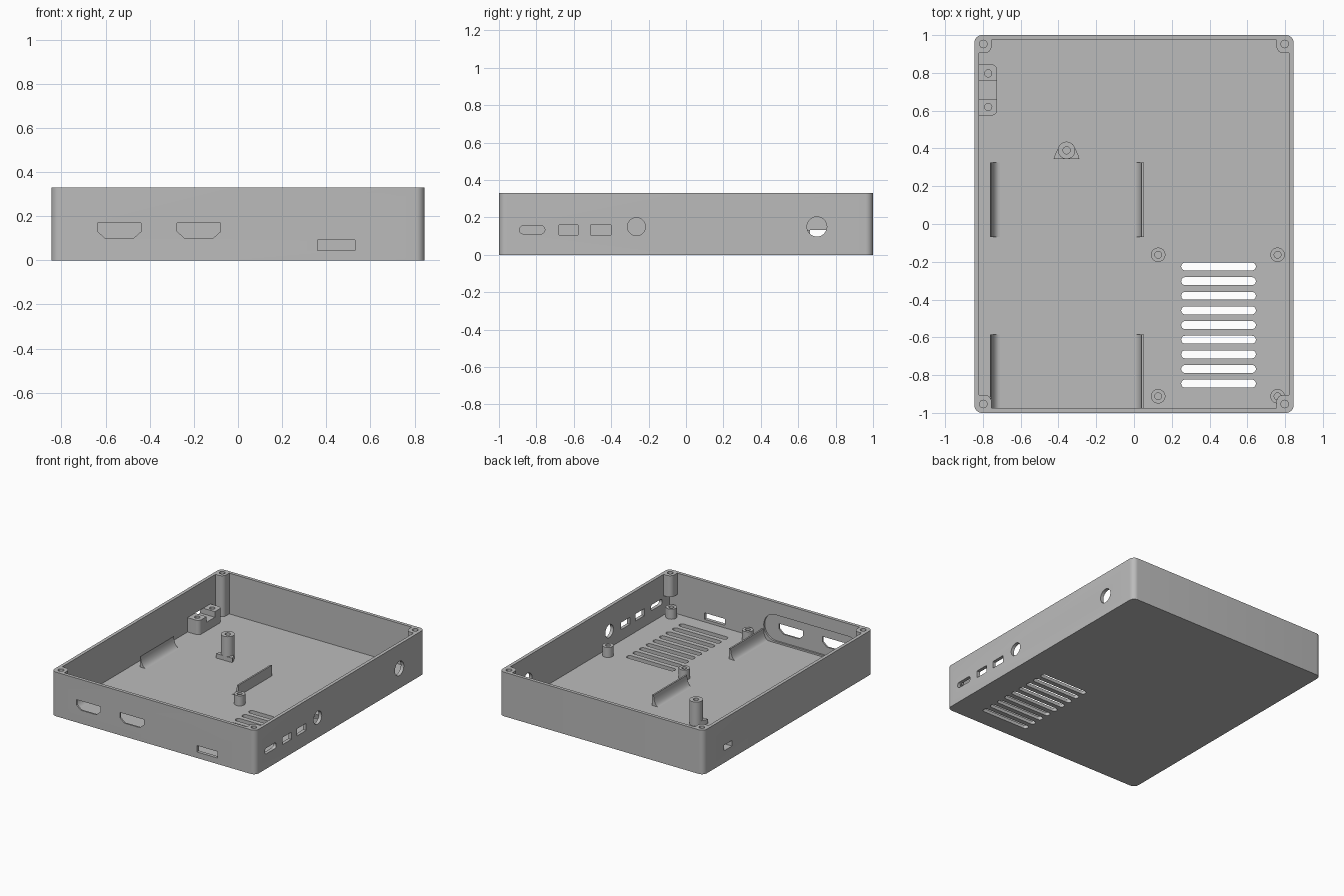
import bpy, bmesh
from math import cos, sin, pi
from mathutils import Vector

cube = bpy.data.objects.get("Cube")
if cube:
    bpy.data.objects.remove(cube, do_unlink=True)

grey = bpy.data.materials.new("plain grey plastic")
grey.use_nodes = True
GREY = (0.5, 0.5, 0.5, 1)
grey.diffuse_color = GREY
grey.node_tree.nodes["Principled BSDF"].inputs["Base Color"].default_value = GREY

W, D, H = 0.845, 1.0, 0.33      # half width, half depth, height
WALL, FLOOR = 0.025, 0.025
IX, IY = W - WALL, D - WALL     # inner half sizes


def prism(name, profile, axis, a, b):
    """Extrude a 2D profile along an axis from a to b."""
    place = {"x": lambda u, v, w: (w, u, v),
             "y": lambda u, v, w: (u, w, v),
             "z": lambda u, v, w: (u, v, w)}[axis]
    bm = bmesh.new()
    face = bm.faces.new([bm.verts.new(place(u, v, a)) for u, v in profile])
    moved = bmesh.ops.extrude_face_region(bm, geom=[face])["geom"]
    shift = Vector(place(0, 0, b - a))
    bmesh.ops.translate(bm, vec=shift, verts=[g for g in moved if isinstance(g, bmesh.types.BMVert)])
    bmesh.ops.recalc_face_normals(bm, faces=bm.faces)
    mesh = bpy.data.meshes.new(name)
    bm.to_mesh(mesh)
    bm.free()
    mesh.materials.append(grey)
    obj = bpy.data.objects.new(name, mesh)
    bpy.context.collection.objects.link(obj)
    return obj


def rounded(u0, u1, v0, v1, r, corners="abcd", steps=8):
    """Rectangle whose listed corners are rounded; a is high u, high v, then anticlockwise."""
    pts = []
    spots = (("a", u1, v1, -1, -1), ("b", u0, v1, 1, -1), ("c", u0, v0, 1, 1), ("d", u1, v0, -1, 1))
    for k, (key, u, v, su, sv) in enumerate(spots):
        if key not in corners:
            pts.append((u, v))
            continue
        for i in range(steps + 1):
            t = (k + i / steps) * pi / 2
            pts.append((u + su * r + r * cos(t), v + sv * r + r * sin(t)))
    return pts


def circle(u, v, r, n=32):
    return [(u + r * cos(2 * pi * i / n), v + r * sin(2 * pi * i / n)) for i in range(n)]


def cut(obj, profile, axis, a, b):
    """Cut a prism out of an object."""
    cutter = prism("cutter", profile, axis, a, b)
    cutter.hide_render = True
    mod = obj.modifiers.new("cut", "BOOLEAN")
    mod.operation, mod.solver, mod.object = "DIFFERENCE", "EXACT", cutter
    bpy.context.view_layer.objects.active = obj
    bpy.ops.object.modifier_apply(modifier=mod.name)
    bpy.data.objects.remove(cutter, do_unlink=True)


def finish(obj):
    bpy.ops.object.select_all(action="DESELECT")
    obj.select_set(True)
    bpy.context.view_layer.objects.active = obj
    bpy.ops.object.shade_smooth_by_angle(angle=0.6)


# Open tray
tray = prism("tray", rounded(-W, W, -D, D, 0.04), "z", 0, H)
cut(tray, rounded(-IX, IX, -IY, IY, 0, ""), "z", FLOOR, H + 0.1)

# Floor vents
for i in range(9):
    y = -0.225 - i * 0.0775
    cut(tray, rounded(0.25, 0.645, y - 0.021, y + 0.021, 0.0205), "z", -0.1, 0.1)

# Thinned pocket inside the front wall, then the two video ports and the card slot
cut(tray, rounded(-0.755, 0.04, 0.037, 0.235, 0.098), "y", -0.988, -0.9)
for x in (-0.5375, -0.1775):
    port = [(x - 0.098, 0.17), (x - 0.098, 0.13), (x - 0.064, 0.10),
            (x + 0.064, 0.10), (x + 0.098, 0.13), (x + 0.098, 0.17)]
    cut(tray, port, "y", -1.1, -0.9)
cut(tray, rounded(0.36, 0.53, 0.045, 0.093, 0, ""), "y", -1.1, -0.9)

# Side wall ports
for profile in (rounded(-0.89, -0.755, 0.112, 0.155, 0.02),
                rounded(-0.68, -0.577, 0.107, 0.16, 0, ""),
                rounded(-0.51, -0.402, 0.107, 0.16, 0, ""),
                circle(-0.265, 0.15, 0.048),
                circle(0.70, 0.15, 0.053)):
    cut(tray, profile, "x", 0.78, 0.95)

# Cable slot in the opposite wall
cut(tray, rounded(0.663, 0.76, 0.09, 0.132, 0, ""), "x", -0.95, -0.78)
finish(tray)

# Corner screw posts, the front one beside the ports is cut short
for sx, side in ((-1, "right"), (1, "left")):
    for sy, end in ((-1, "front"), (1, "back")):
        x0, x1 = sorted((sx * 0.755, sx * IX))
        y0, y1 = sorted((sy * 0.905, sy * IY))
        inner = {(1, 1): "c", (-1, 1): "d", (-1, -1): "a", (1, -1): "b"}[sx, sy]
        bottom = 0.17 if (sx, sy) == (1, -1) else FLOOR
        post = prism(f"{end}_{side}_corner_post", rounded(x0, x1, y0, y1, 0.035, inner), "z", bottom, H)
        cut(post, circle(sx * 0.798, sy * 0.953, 0.02), "z", 0.2, H + 0.1)
        finish(post)

# Circuit board standoffs
for x in (0.128, 0.76):
    for y in (-0.163, -0.912):
        standoff = prism("board_standoff", circle(x, y, 0.038), "z", FLOOR - 0.005, 0.1)
        cut(standoff, circle(x, y, 0.018), "z", 0.035, 0.2)
        finish(standoff)

# Cradle rails: upright outside, concave sweep down to the floor inside
arc = [(0.047 * sin(t), 0.08 * (1 - cos(t))) for t in [i * pi / 20 for i in range(11)]]
for mid, sign in ((-0.71, -1), (0.0, 1)):
    wide = 1.0 if sign < 0 else 0.85
    section = [(mid + sign * wide * u, FLOOR + v) for u, v in arc]
    edge = mid + sign * 0.052
    section += [(edge, 0.105), (edge, FLOOR - 0.005), (mid, FLOOR - 0.005)]
    for y0, y1 in ((-0.07, 0.325), (-IY, -0.585)):
        finish(prism("cradle_rail", section, "y", y0, y1))

# Tall screw post with its flared foot
px, py = -0.357, 0.39
tall = prism("tall_post", circle(px, py, 0.046), "z", FLOOR - 0.005, 0.205)
cut(tall, circle(px, py, 0.019), "z", 0.06, 0.3)
finish(tall)
flare = [(0.068, 0.345), (0.062, 0.365), (0.053, 0.385), (0.044, 0.403)]
foot = [(px + u, v) for u, v in flare] + [(px - u, v) for u, v in reversed(flare)]
foot_obj = prism("tall_post_foot", foot, "z", FLOOR - 0.005, 0.058)
cut(foot_obj, circle(px, py, 0.03), "z", 0, 0.2)
finish(foot_obj)

# Cable clamp block with a channel between two screw holes
clamp = prism("cable_clamp_block", rounded(-IX, -0.724, 0.575, 0.845, 0.03, "ad"), "z", FLOOR - 0.005, 0.132)
cut(clamp, rounded(0.663, 0.76, 0.09, 0.2, 0, ""), "x", -0.9, -0.6)
for y in (0.62, 0.797):
    cut(clamp, circle(-0.772, y, 0.019), "z", 0.04, 0.2)
finish(clamp)
